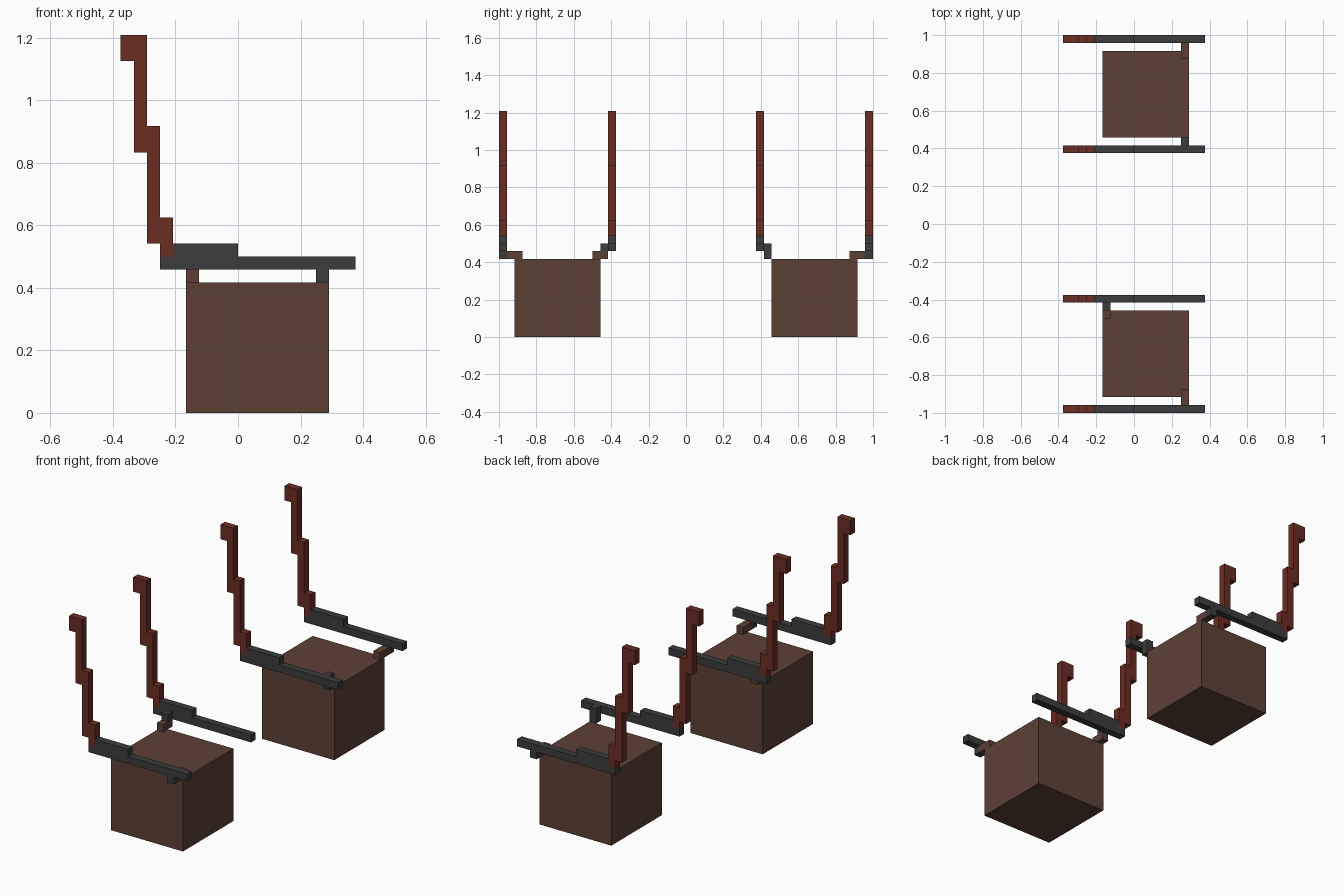
import bpy
import bmesh

U = 1 / 24  # one building block

if "Cube" in bpy.data.objects:
    bpy.data.objects.remove(bpy.data.objects["Cube"], do_unlink=True)


def make_material(name, colour):
    mat = bpy.data.materials.new(name)
    mat.use_nodes = True
    mat.diffuse_color = (*colour, 1)
    mat.node_tree.nodes["Principled BSDF"].inputs["Base Color"].default_value = (*colour, 1)
    return mat


BROWN = make_material("brown", (0.108, 0.052, 0.036))
GREY = make_material("dark grey", (0.045, 0.045, 0.045))
RED = make_material("brick red", (0.150, 0.026, 0.017))


def prism(name, outline, y0, y1, mat):
    """Extrude an (x, z) outline given in blocks from y0 to y1."""
    bm = bmesh.new()
    face = bm.faces.new([bm.verts.new((x * U, y0 * U, z * U)) for x, z in outline])
    new = bmesh.ops.extrude_face_region(bm, geom=[face])["geom"]
    verts = [v for v in new if isinstance(v, bmesh.types.BMVert)]
    bmesh.ops.translate(bm, vec=(0, (y1 - y0) * U, 0), verts=verts)
    bmesh.ops.recalc_face_normals(bm, faces=bm.faces)
    mesh = bpy.data.meshes.new(name)
    bm.to_mesh(mesh)
    bm.free()
    mesh.materials.append(mat)
    obj = bpy.data.objects.new(name, mesh)
    bpy.context.collection.objects.link(obj)
    return obj


def block(name, x, y, z, mat):
    """Box spanning the (low, high) pairs x, y, z."""
    return prism(name, [(x[0], z[0]), (x[1], z[0]), (x[1], z[1]), (x[0], z[1])], *y, mat)


# Stepped side profiles shared by all four rails
RAIL = [(-6, 11), (9, 11), (9, 12), (0, 12), (0, 13), (-5, 13), (-5, 12), (-6, 12)]
HANDLE = [(-6, 12), (-5, 12), (-5, 15), (-6, 15), (-6, 22), (-7, 22), (-7, 29),
          (-9, 29), (-9, 27), (-8, 27), (-8, 20), (-7, 20), (-7, 13), (-6, 13)]

for i, y in enumerate((-24, -10, 9, 23), 1):
    prism(f"rail_{i}", RAIL, y, y + 1, GREY)
    prism(f"handle_{i}", HANDLE, y, y + 1, RED)

# Boxes and their outer brackets, mirrored front to back
for label, s in (("front", -1), ("rear", 1)):
    def span(a, b):
        return sorted((s * a, s * b))
    block(f"{label}_box", (-4, 7), span(11, 22), (0, 10), BROWN)
    block(f"{label}_outer_arm", (6, 7), span(21, 23), (10, 11), BROWN)
    block(f"{label}_outer_stub", (6, 7), span(23, 24), (10, 11), GREY)

# Inner brackets differ between the two boxes
block("front_inner_arm", (-4, -3), (-12, -10), (10, 11), BROWN)
block("front_inner_stub", (-4, -3), (-11, -10), (11, 12), GREY)
block("rear_inner_stub", (6, 7), (10, 11), (10, 12), GREY)
